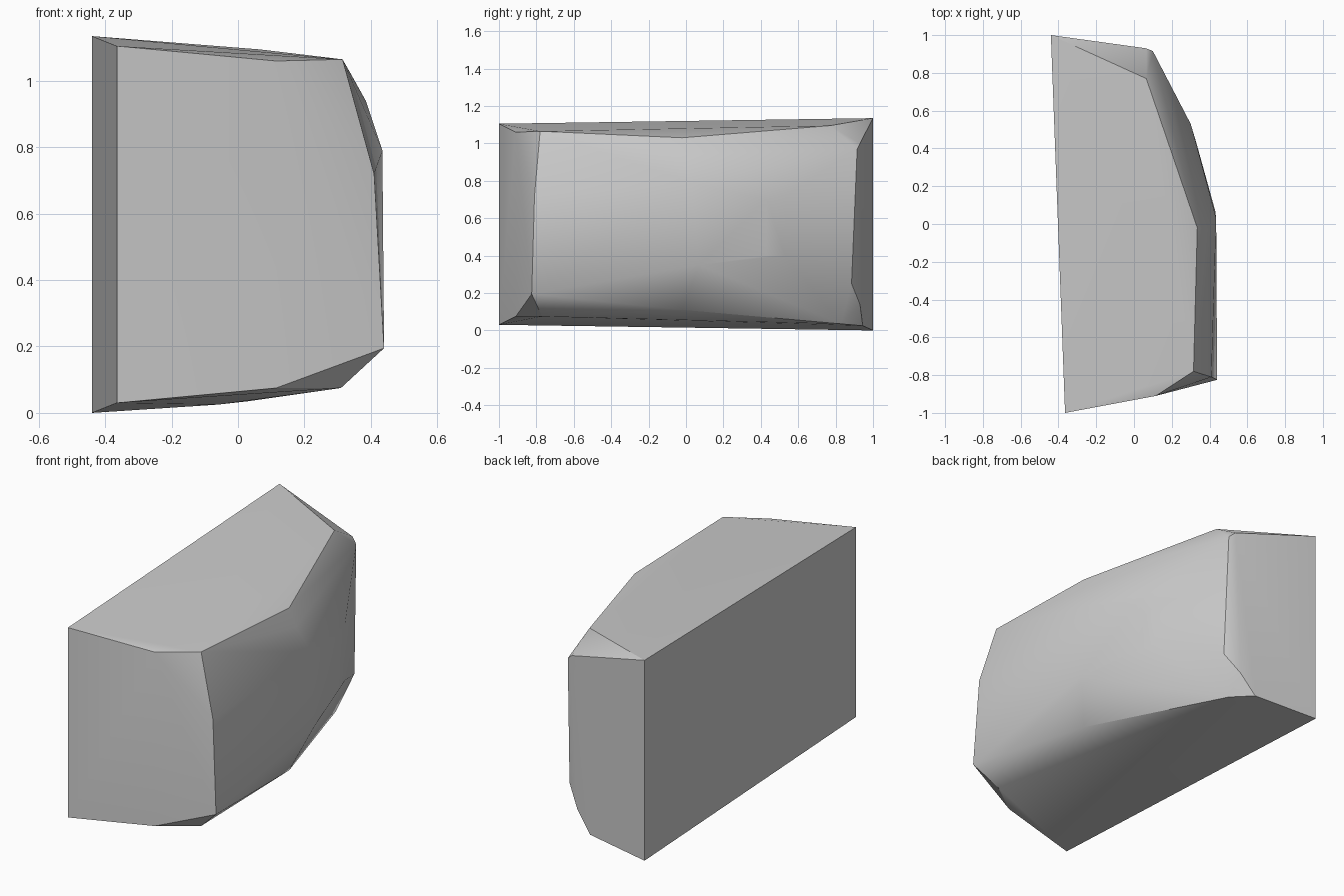
import bpy
import bmesh

# Remove the default cube
if "Cube" in bpy.data.objects:
    bpy.data.objects.remove(bpy.data.objects["Cube"], do_unlink=True)

# Plain grey stone
stone = bpy.data.materials.new("stone_grey")
stone.use_nodes = True
colour = (0.6, 0.6, 0.6, 1)
stone.diffuse_color = colour
stone.node_tree.nodes["Principled BSDF"].inputs["Base Color"].default_value = colour

# Corner points of the chiselled block, grouped by region
flat_wall = [(-.365, -1, .03), (-.365, -1, 1.105), (-.44, 1, 0), (-.44, 1, 1.135)]
top_rim = [(.115, -.91, 1.06), (.315, -.78, 1.065), (.335, -.02, 1.03), (.065, .77, 1.095)]
bottom_rim = [(.115, -.91, .075), (.31, -.77, .075), (.335, -.02, .11), (.03, .83, .035)]
front_edge = [(.44, -.825, .195), (.41, -.81, .72)]
back_edge = [(.065, .93, 1), (.1, .915, .97), (.11, .885, .25), (.03, .93, .14), (-.06, .945, .025)]
bulge = [(.385, -.03, .94), (.435, .03, .79), (.43, .07, .35),
         (.33, .43, .7), (.33, .43, .4), (.3, .53, .72), (.3, .53, .4)]

# Wrap the points in a faceted convex skin
bm = bmesh.new()
for point in flat_wall + top_rim + bottom_rim + front_edge + back_edge + bulge:
    bm.verts.new(point)
hull = bmesh.ops.convex_hull(bm, input=bm.verts)
loose = [v for v in bm.verts if not v.link_faces]
bmesh.ops.delete(bm, geom=loose, context='VERTS')
bmesh.ops.recalc_face_normals(bm, faces=bm.faces)
mesh = bpy.data.meshes.new("stone_block")
bm.to_mesh(mesh)
bm.free()
block = bpy.data.objects.new("stone_block", mesh)
bpy.context.collection.objects.link(block)
mesh.materials.append(stone)

# Soft shading on the worn side, crisp main edges
bpy.context.view_layer.objects.active = block
block.select_set(True)
bpy.ops.object.shade_smooth_by_angle(angle=0.52)
